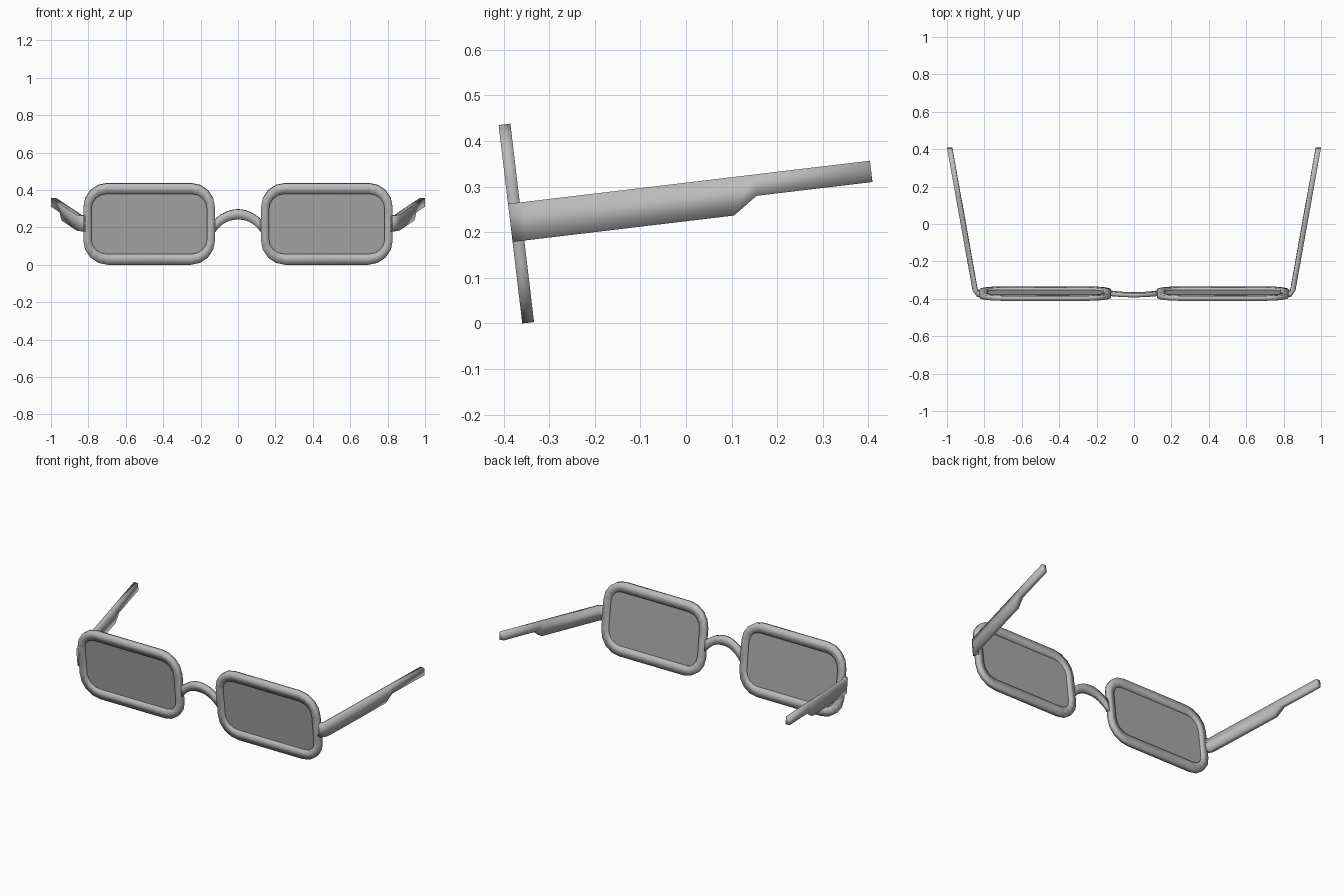
import bpy
import bmesh
from math import sin, cos, pi, radians
from mathutils import Matrix

cube = bpy.data.objects.get("Cube")
if cube:
    bpy.data.objects.remove(cube)

# The whole pair is built upright, then leaned forward about the base of the rims
LEAN = Matrix.Translation((0, -0.346, 0.0015)) @ Matrix.Rotation(radians(6.8), 4, 'X')


def material(name, grey, alpha=1.0):
    mat = bpy.data.materials.new(name)
    mat.use_nodes = True
    mat.diffuse_color = (grey, grey, grey, alpha)
    shader = mat.node_tree.nodes["Principled BSDF"]
    shader.inputs["Base Color"].default_value = (grey, grey, grey, 1)
    shader.inputs["Alpha"].default_value = alpha
    return mat


frame_grey = material("frame grey", 0.5)
lens_grey = material("lens grey", 0.4, 0.85)


def finish(name, bm, mat, smooth=True):
    bm.transform(LEAN)
    bmesh.ops.recalc_face_normals(bm, faces=bm.faces)
    for face in bm.faces:
        face.smooth = smooth
    mesh = bpy.data.meshes.new(name)
    bm.to_mesh(mesh)
    bm.free()
    mesh.materials.append(mat)
    obj = bpy.data.objects.new(name, mesh)
    bpy.context.collection.objects.link(obj)


def sweep(name, rings, closed=False):
    """Skin a row of four-point cross-sections."""
    bm = bmesh.new()
    loops = [[bm.verts.new(p) for p in ring] for ring in rings]
    pairs = list(zip(loops, loops[1:]))
    if closed:
        pairs.append((loops[-1], loops[0]))
    else:
        for end in (loops[0], loops[-1]):
            bm.faces.new(end)
    for a, b in pairs:
        for i in range(4):
            j = (i + 1) % 4
            bm.faces.new((a[i], a[j], b[j], b[i]))
    finish(name, bm, frame_grey)


def rounded_rect(cx, cz, hw, hh, radius, steps=4):
    points = []
    for corner, (sx, sz) in enumerate(((1, 1), (-1, 1), (-1, -1), (1, -1))):
        for k in range(steps + 1):
            a = (corner + k / steps) * pi / 2
            points.append((cx + sx * (hw - radius) + radius * cos(a),
                           cz + sz * (hh - radius) + radius * sin(a)))
    return points


MID_X, MID_Z, DEPTH = 0.475, 0.219, 0.013

for side, s in (("left", 1), ("right", -1)):
    # Rim around the lens
    outer = rounded_rect(s * MID_X, MID_Z, 0.352, 0.219, 0.13)
    inner = rounded_rect(s * MID_X, MID_Z, 0.309, 0.162, 0.08)
    sweep(side + "_rim", [[(ox, -DEPTH, oz), (ox, DEPTH, oz), (ix, DEPTH, iz), (ix, -DEPTH, iz)]
                          for (ox, oz), (ix, iz) in zip(outer, inner)], closed=True)

    # Flat lens
    bm = bmesh.new()
    bm.faces.new([bm.verts.new((x, 0, z)) for x, z in
                  rounded_rect(s * MID_X, MID_Z, 0.312, 0.165, 0.08)])
    finish(side + "_lens", bm, lens_grey, smooth=False)

    # Temple arm: elbow at the rim, long taper outward, step up to a slim tip
    def station(x_in, y_in, x_out, y_out, low):
        return [(s * x_in, y_in, low), (s * x_out, y_out, low),
                (s * x_out, y_out, 0.264), (s * x_in, y_in, 0.264)]

    def along(y, low):
        t = (y - 0.02) / 0.766
        return station(0.836 + 0.135 * t, y, 0.863 + 0.136 * t, y, low)

    sweep(side + "_temple", [station(0.815, DEPTH, 0.815, -DEPTH, 0.18),
                             station(0.827, DEPTH, 0.838, -DEPTH, 0.18),
                             along(0.02, 0.18), along(0.476, 0.18),
                             along(0.53, 0.217), along(0.786, 0.217)])

# Arched nose bridge
rings = []
for k in range(13):
    t = k / 6 - 1
    x, top, low = 0.128 * t, 0.297 - 0.058 * t * t, 0.243 - 0.075 * abs(t) ** 2.4
    rings.append([(x, -0.011, low), (x, 0.011, low), (x, 0.011, top), (x, -0.011, top)])
sweep("nose_bridge", rings)
